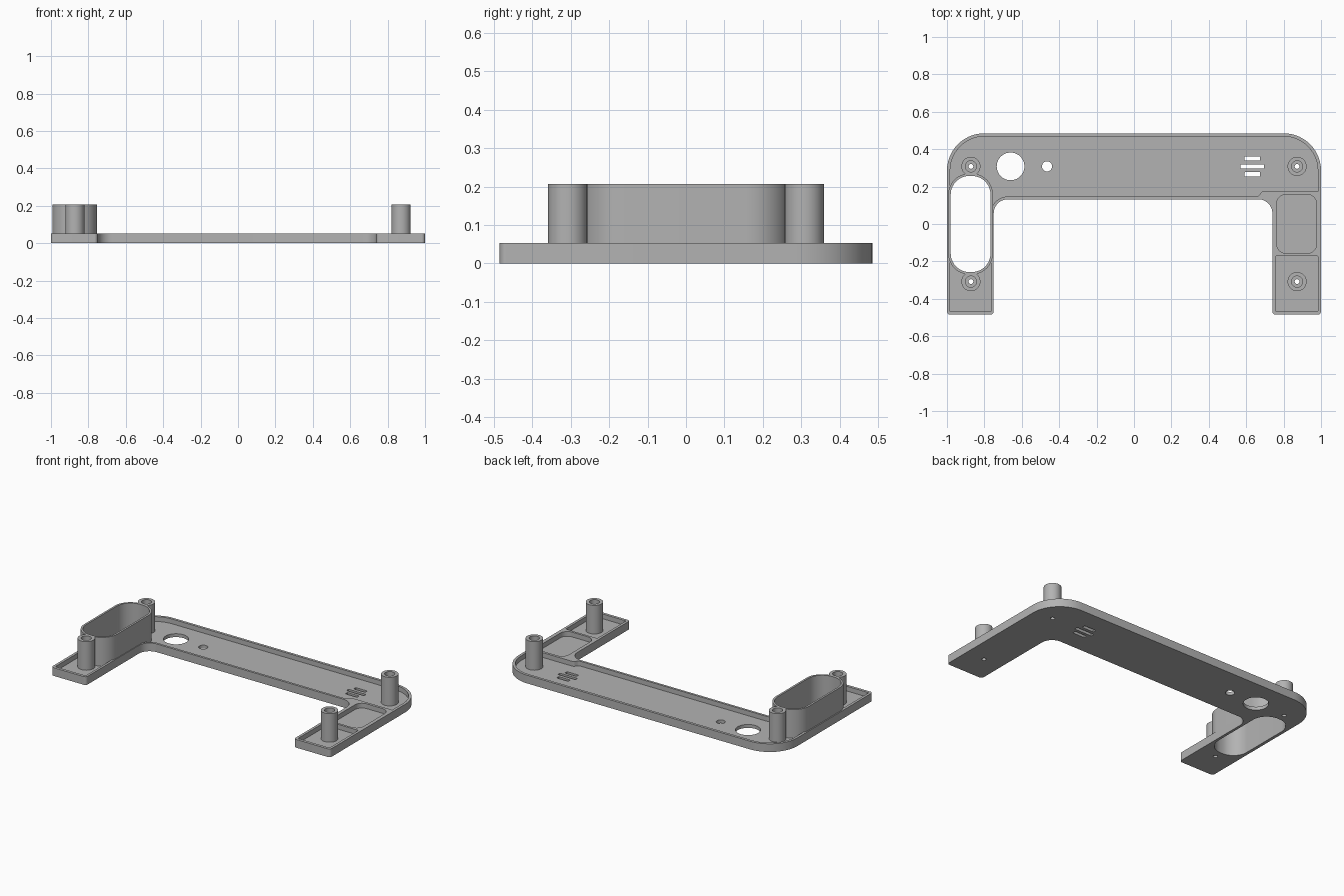
import bpy, bmesh, math
from mathutils import Vector

if "Cube" in bpy.data.objects:
    bpy.data.objects.remove(bpy.data.objects["Cube"], do_unlink=True)

RIM, FLOOR, TOP = 0.053, 0.022, 0.207

grey = bpy.data.materials.new("mid grey")
grey.use_nodes = True
grey.diffuse_color = (0.45, 0.45, 0.45, 1)
grey.node_tree.nodes["Principled BSDF"].inputs["Base Color"].default_value = grey.diffuse_color


def rounded(corners, steps=14):
    """Outline from (x, y, radius) corners, each replaced by an arc."""
    out = []
    for i, (x, y, r) in enumerate(corners):
        p = Vector((x, y))
        if r == 0:
            out.append(p)
            continue
        a = (Vector(corners[i - 1][:2]) - p).normalized()
        b = (Vector(corners[(i + 1) % len(corners)][:2]) - p).normalized()
        half = a.angle(b) / 2
        centre = p + (a + b).normalized() * r / math.sin(half)
        start = p + a * r / math.tan(half) - centre
        end = p + b * r / math.tan(half) - centre
        sweep = math.atan2(start.x * end.y - start.y * end.x, start.dot(end))
        for k in range(steps + 1):
            t = sweep * k / steps
            c, s = math.cos(t), math.sin(t)
            out.append(centre + Vector((start.x * c - start.y * s, start.x * s + start.y * c)))
    return out


def box(x0, x1, y0, y1, r):
    return rounded([(x0, y0, r), (x1, y0, r), (x1, y1, r), (x0, y1, r)])


def circle(x, y, r, n=40):
    return [Vector((x + r * math.cos(2 * math.pi * i / n), y + r * math.sin(2 * math.pi * i / n)))
            for i in range(n)]


def prism(name, outline, z0, z1):
    bm = bmesh.new()
    face = bm.faces.new([bm.verts.new((p.x, p.y, z0)) for p in outline])
    top = bmesh.ops.extrude_face_region(bm, geom=[face])["geom"]
    bmesh.ops.translate(bm, vec=(0, 0, z1 - z0),
                        verts=[v for v in top if isinstance(v, bmesh.types.BMVert)])
    bmesh.ops.recalc_face_normals(bm, faces=bm.faces)
    mesh = bpy.data.meshes.new(name)
    bm.to_mesh(mesh)
    bm.free()
    mesh.materials.append(grey)
    ob = bpy.data.objects.new(name, mesh)
    bpy.context.collection.objects.link(ob)
    return ob


def cut(ob, outline, z0, z1):
    cutter = prism("cutter", outline, z0, z1)
    cutter.hide_render = True
    mod = ob.modifiers.new("cut", "BOOLEAN")
    mod.operation, mod.solver, mod.object = "DIFFERENCE", "EXACT", cutter
    bpy.context.view_layer.objects.active = ob
    bpy.ops.object.modifier_apply(modifier=mod.name)
    bpy.data.objects.remove(cutter, do_unlink=True)


# U-shaped plate
plate = prism("base_plate", rounded([
    (-1, -0.485, 0.018), (-0.75, -0.485, 0.018), (-0.75, 0.132, 0.075), (0.74, 0.132, 0.075),
    (0.74, -0.485, 0.018), (1, -0.485, 0.018), (1, 0.485, 0.2), (-1, 0.485, 0.2)]), 0, RIM)

# Main recess, lower right recess and rounded pocket
main_recess = rounded([
    (-0.983, -0.467, 0), (-0.765, -0.467, 0), (-0.765, 0.147, 0.09), (0.665, 0.147, 0.02),
    (0.685, 0.175, 0.02), (0.983, 0.175, 0), (0.983, 0.468, 0.183), (-0.983, 0.468, 0.183)])
cut(plate, main_recess, FLOOR, 0.1)
cut(plate, box(0.757, 0.983, -0.467, -0.172, 0.004), FLOOR, 0.1)
cut(plate, box(0.763, 0.976, -0.157, 0.158, 0.05), FLOOR, 0.1)

# Openings: large and small round holes, three vent slots
cut(plate, circle(-0.66, 0.308, 0.074), -0.1, 0.1)
cut(plate, circle(-0.465, 0.308, 0.027), -0.1, 0.1)
for y, half in ((0.35, 0.042), (0.307, 0.063), (0.266, 0.042)):
    cut(plate, box(0.633 - half, 0.633 + half, y - 0.011, y + 0.011, 0.004), -0.1, 0.1)

# Tall oblong socket open through the plate
opening = box(-0.98, -0.767, -0.257, 0.257, 0.1)
socket = prism("oblong_socket", box(-0.993, -0.754, -0.27, 0.27, 0.113), FLOOR, TOP)
cut(socket, opening, -0.1, 0.3)
cut(plate, opening, -0.1, 0.1)

# Four screw posts with counterbored holes
posts = []
for side, x in (("right", -0.872), ("left", 0.872)):
    for end, y in (("front", -0.308), ("back", 0.308)):
        post = prism(f"{end}_{side}_post", circle(x, y, 0.051), FLOOR, TOP)
        cut(post, circle(x, y, 0.03), 0.05, 0.3)
        cut(post, circle(x, y, 0.013), -0.1, 0.3)
        cut(plate, circle(x, y, 0.013), -0.1, 0.1)
        posts.append(post)

# Smooth the curved walls, keep edges sharp
bpy.ops.object.select_all(action="DESELECT")
for ob in [plate, socket] + posts:
    ob.select_set(True)
bpy.context.view_layer.objects.active = plate
bpy.ops.object.shade_smooth_by_angle(angle=math.radians(30))
